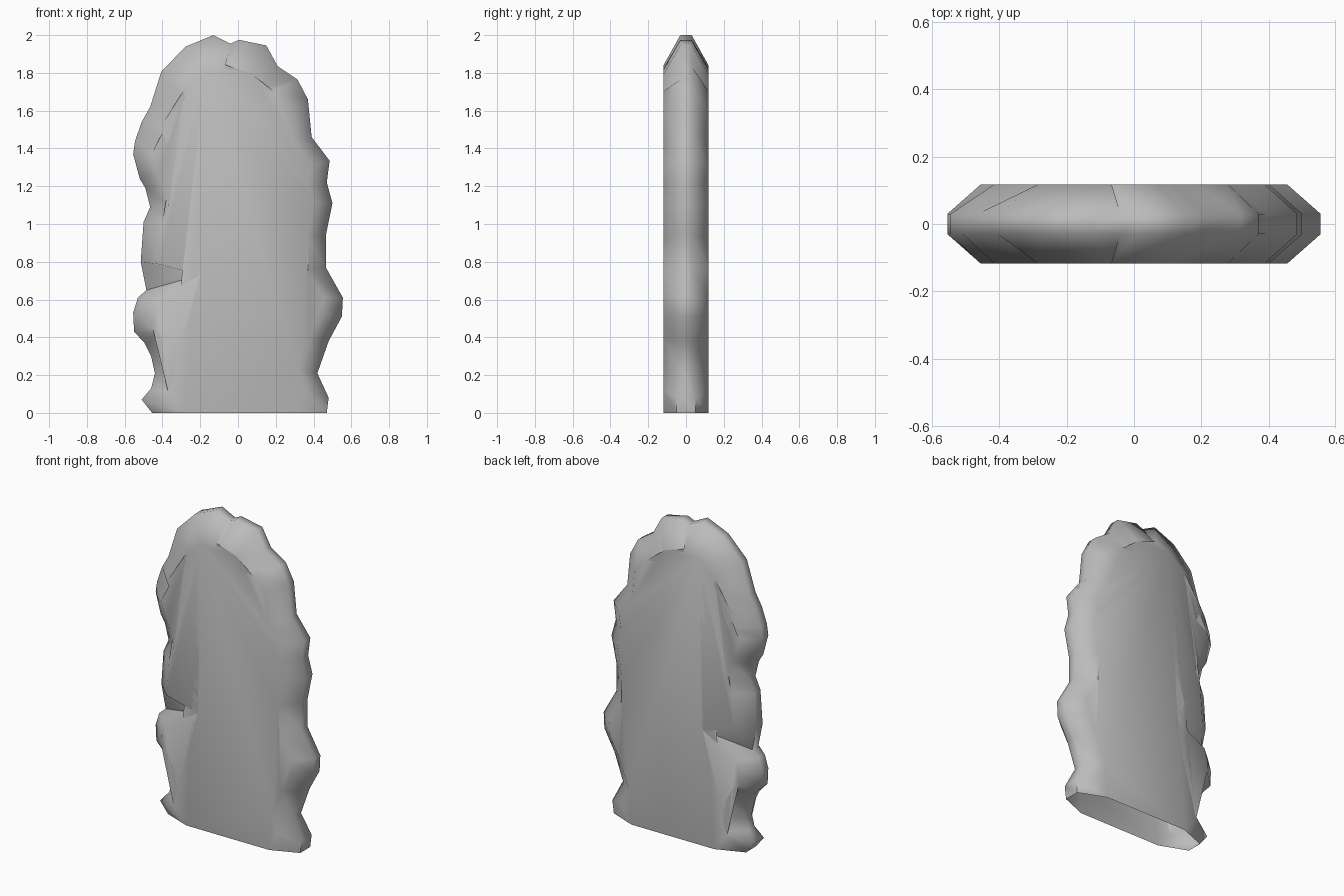
import bpy, bmesh, math
from mathutils import Vector

if "Cube" in bpy.data.objects:
    bpy.data.objects.remove(bpy.data.objects["Cube"])

# outer silhouette (x, z), from bottom left, over the top, to bottom right
RIM = [(-.455, 0), (-.51, .07), (-.46, .13), (-.44, .21), (-.46, .3), (-.495, .37),
       (-.55, .43), (-.555, .53), (-.53, .61), (-.485, .65), (-.515, .8), (-.5, 1.01),
       (-.465, 1.09), (-.49, 1.19), (-.52, 1.24), (-.555, 1.37), (-.545, 1.44),
       (-.51, 1.54), (-.465, 1.62), (-.405, 1.81), (-.275, 1.94), (-.13, 2),
       (-.04, 1.955), (.005, 1.975), (.15, 1.945), (.21, 1.835), (.315, 1.765),
       (.37, 1.66), (.39, 1.46), (.485, 1.335), (.47, 1.22), (.5, 1.11), (.465, .94),
       (.465, .77), (.555, .61), (.55, .51), (.48, .38), (.42, .21), (.48, .08), (.47, 0)]
# places where the flat face is cut back further: notch, dents and base
DENTS = {0: (-.28, 0), 1: (-.37, .11), 9: (-.2, .73), 16: (-.37, 1.43), 18: (-.28, 1.66),
         22: (-.07, 1.82), 38: (.36, .12), 39: (.3, 0)}
FACE_Y, RIM_Y, BASE_Y = .118, .03, .05


def inset(i):
    """Point of the flat face lying inward of rim point i."""
    if i in DENTS:
        return DENTS[i]
    p = Vector(RIM[i])
    t = Vector(RIM[min(i + 2, 39)]) - Vector(RIM[max(i - 2, 0)])
    n = Vector((t.y, -t.x)).normalized()
    return p + n * (.1 + .07 * min(1, max(0, (p.y - 1.65) / .2)))


bm = bmesh.new()


def loop(points, y, base):
    return [bm.verts.new((p[0], base if p[1] < .1 else y, p[1])) for p in points]


inner = [inset(i) for i in range(len(RIM))]
loops = [loop(inner, -FACE_Y, -FACE_Y), loop(RIM, -RIM_Y, -BASE_Y),
         loop(RIM, RIM_Y, BASE_Y), loop(inner, FACE_Y, FACE_Y)]
# bevels and narrow rim; the base stays open
for a, b in zip(loops, loops[1:]):
    for i in range(len(RIM) - 1):
        bm.faces.new((a[i], a[i + 1], b[i + 1], b[i]))
# broad front and back faces
caps = [bm.faces.new(loops[0]), bm.faces.new(loops[3])]
bmesh.ops.triangulate(bm, faces=caps, quad_method='BEAUTY', ngon_method='BEAUTY')
bmesh.ops.recalc_face_normals(bm, faces=bm.faces)

mesh = bpy.data.meshes.new("stone_slab")
bm.to_mesh(mesh)
bm.free()
slab = bpy.data.objects.new("stone_slab", mesh)
bpy.context.collection.objects.link(slab)
grey = bpy.data.materials.new("stone grey")
grey.diffuse_color = (.5, .5, .5, 1)
grey.use_nodes = True
grey.node_tree.nodes["Principled BSDF"].inputs["Base Color"].default_value = grey.diffuse_color
mesh.materials.append(grey)
bpy.context.view_layer.objects.active = slab
slab.select_set(True)
bpy.ops.object.shade_smooth_by_angle(angle=math.radians(65))
